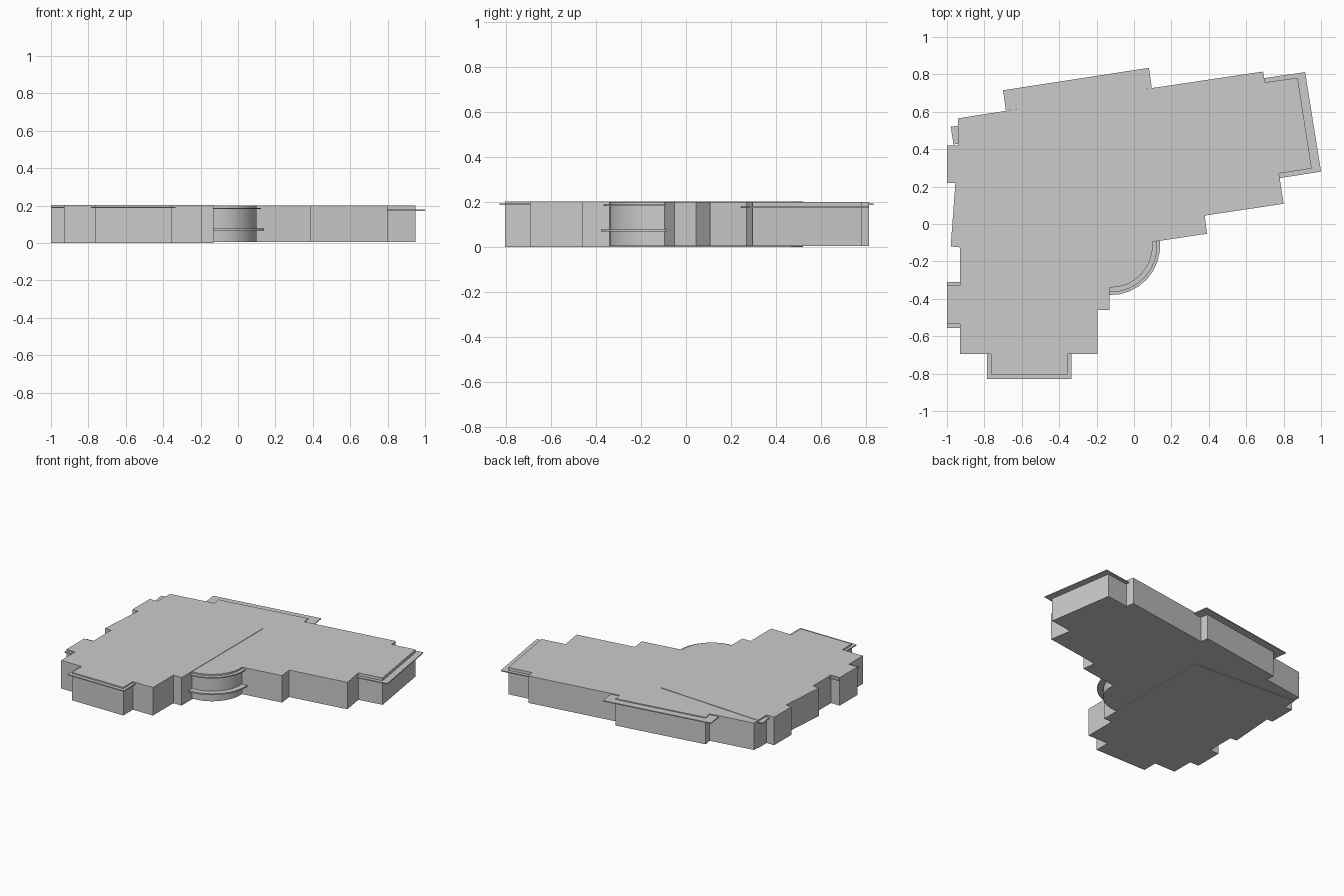
import bpy, bmesh, math

if "Cube" in bpy.data.objects:
    bpy.data.objects.remove(bpy.data.objects["Cube"])


def prism(name, pts, z0, z1):
    """Extrude a plan outline from z0 to z1."""
    bm = bmesh.new()
    face = bm.faces.new([bm.verts.new((x, y, z0)) for x, y in pts])
    ext = bmesh.ops.extrude_face_region(bm, geom=[face])
    top = [v for v in ext["geom"] if isinstance(v, bmesh.types.BMVert)]
    bmesh.ops.translate(bm, verts=top, vec=(0, 0, z1 - z0))
    bmesh.ops.recalc_face_normals(bm, faces=bm.faces)
    mesh = bpy.data.meshes.new(name)
    bm.to_mesh(mesh)
    bm.free()
    ob = bpy.data.objects.new(name, mesh)
    bpy.context.collection.objects.link(ob)
    return ob


def ledge(name, outer, inner, z, t=0.007):
    """Thin strip between an outer path and the wall behind it."""
    return prism(name, outer + inner[::-1], z - t / 2, z + t / 2)


def arc(r, n=8, a0=-92, a1=6):
    """Points of the rounded bay, from its front end to its right end."""
    angles = [math.radians(a0 + (a1 - a0) * i / n) for i in range(n + 1)]
    return [(-0.125 + r * math.cos(a), -0.115 + r * math.sin(a)) for a in angles]


# Straight wing, with its front bay and stepped left wall
prism("straight_wing", [
    (-0.93, -0.695), (-0.765, -0.695), (-0.765, -0.805), (-0.355, -0.805),
    (-0.355, -0.695), (-0.195, -0.695), (-0.195, -0.46), (-0.13, -0.46),
    (-0.13, 0.47), (-0.94, 0.52), (-0.94, 0.42), (-1.0, 0.42), (-1.0, 0.22),
    (-0.955, 0.22), (-0.98, -0.12), (-0.93, -0.125), (-0.93, -0.33),
    (-1.0, -0.33), (-1.0, -0.535), (-0.93, -0.535)], 0, 0.203)

# Slanted wing, a touch lower than the straight wing
back_wall = [(-0.62, 0.615), (-0.63, 0.675), (0.02, 0.775), (0.03, 0.717)]
end_wall = [(0.70, 0.757), (0.875, 0.782), (0.95, 0.297), (0.775, 0.27)]
prism("slanted_wing", [
    (-0.13, -0.13), (0.39, -0.052), (0.378, 0.045), (0.80, 0.108)]
    + end_wall[::-1] + [(0.69, 0.815)] + back_wall[::-1]
    + [(-0.94, 0.565), (-0.94, 0.52), (-0.13, 0.47)], 0.005, 0.2)

# Rounded bay in the inner corner
bay = prism("rounded_bay", [(-0.13, -0.13)] + arc(0.225), 0.005, 0.2)
bpy.context.view_layer.objects.active = bay
bay.select_set(True)
bpy.ops.object.shade_smooth_by_angle(angle=math.radians(30))

# Rounded ledges around the bay
ledge("upper_bay_ledge", arc(0.25), arc(0.222), 0.185)
ledge("lower_bay_ledge", arc(0.265), arc(0.222), 0.073, 0.01)

# Thin eaves around the projecting bays
ledge("front_eave",
      [(-0.785, -0.695), (-0.785, -0.83), (-0.335, -0.83), (-0.335, -0.695)],
      [(-0.765, -0.695), (-0.765, -0.805), (-0.355, -0.805), (-0.355, -0.695)], 0.19)
ledge("back_eave",
      [(-0.685, 0.605), (-0.70, 0.715), (0.08, 0.835), (0.095, 0.727)], back_wall, 0.19)
ledge("end_eave",
      [(0.695, 0.78), (0.915, 0.812), (1.0, 0.28), (0.775, 0.245)], end_wall, 0.176)

# Small eaves on the left wall
for name, y0, y1 in (("left_eave_front", -0.555, -0.535), ("left_eave_back", -0.33, -0.31)):
    prism(name, [(-1, y0), (-0.93, y0), (-0.93, y1), (-1, y1)], 0.187, 0.194)
prism("left_corner_eave",
      [(-0.94, 0.43), (-0.965, 0.425), (-0.98, 0.52), (-0.94, 0.526)], 0.187, 0.194)
